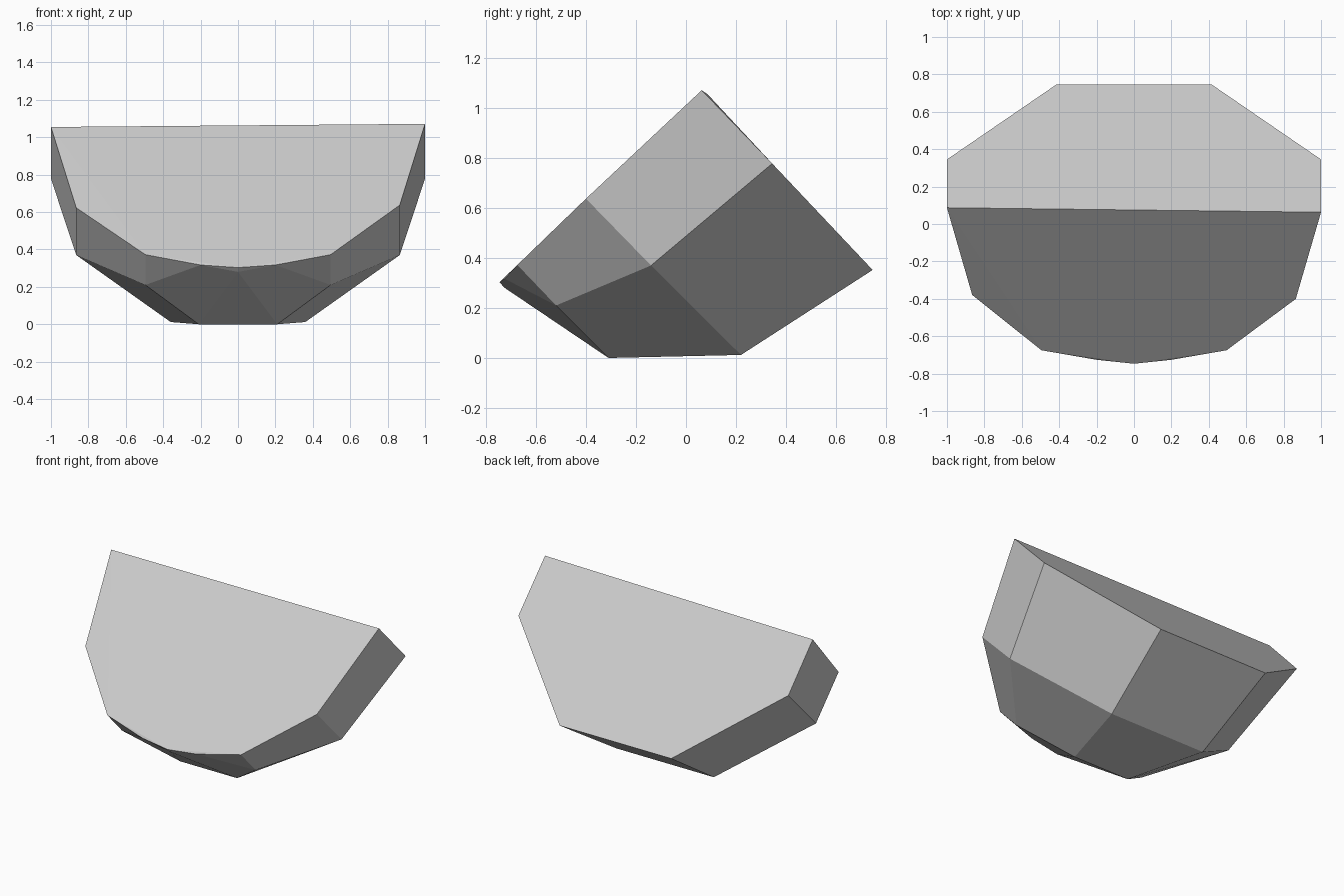
import bpy, bmesh, math

if "Cube" in bpy.data.objects:
    bpy.data.objects.remove(bpy.data.objects["Cube"])

# Faceted half-boulder: corner points of one side (x, y, z), mirrored for the other
side = [
    (1.00, 0.075, 1.063), (1.00, 0.345, 0.778),      # top ridge and upper rim
    (0.865, -0.39, 0.63), (0.865, -0.14, 0.37),      # side facets
    (0.495, -0.675, 0.372), (0.495, -0.52, 0.21),    # lower front shoulder
    (0.20, -0.726, 0.317),                           # rounded front lip
    (0.413, 0.747, 0.352),                           # back corner
    (0.36, 0.22, 0.012), (0.21, -0.31, 0.0),         # underside
]
middle = [(0, -0.747, 0.303), (0, -0.725, 0.28)]     # front tip

bm = bmesh.new()
for x, y, z in side:
    for s in (1, -1):
        # the ridge and front plane lean very slightly to one side
        tilt = s * x * 0.012 if z > 0.5 and y < 0.2 else 0
        bm.verts.new((s * x, y - tilt, z + tilt * 0.7))
for p in middle:
    bm.verts.new(p)

# Skin the corners and merge coplanar triangles into flat facets
hull = bmesh.ops.convex_hull(bm, input=bm.verts[:])
loose = [v for v in bm.verts if not v.link_faces]
bmesh.ops.delete(bm, geom=loose, context='VERTS')
bmesh.ops.dissolve_limit(bm, angle_limit=math.radians(2.5),
                         verts=bm.verts[:], edges=bm.edges[:])
bmesh.ops.recalc_face_normals(bm, faces=bm.faces[:])

mesh = bpy.data.meshes.new("rock_wedge")
bm.to_mesh(mesh)
bm.free()
rock = bpy.data.objects.new("rock_wedge", mesh)
bpy.context.collection.objects.link(rock)
